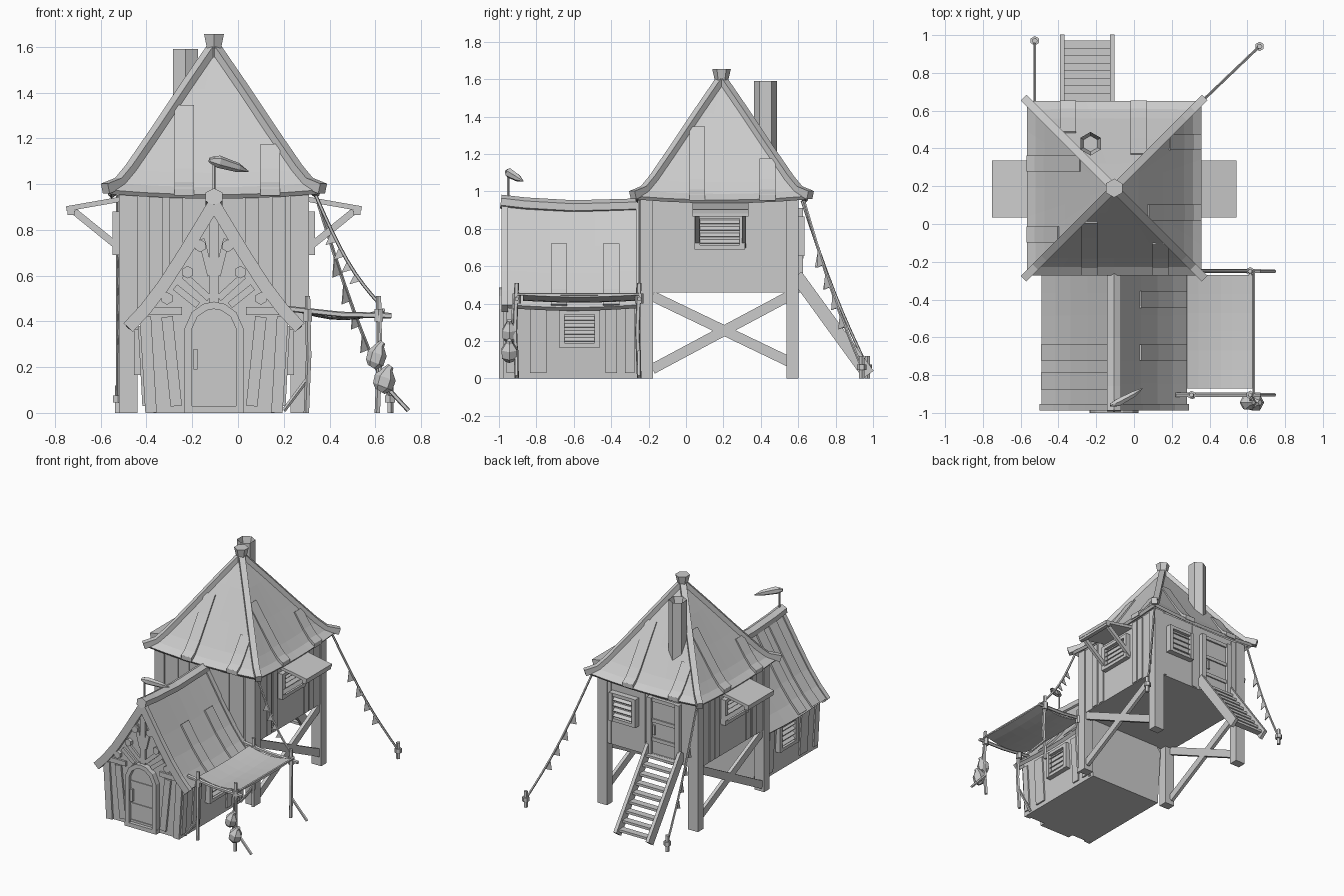
import bpy, bmesh, math
from mathutils import Vector as V

if "Cube" in bpy.data.objects:
    bpy.data.objects.remove(bpy.data.objects["Cube"])

mat = bpy.data.materials.new("pale_grey")
mat.use_nodes = True
GREY = (0.6, 0.6, 0.6, 1)
mat.diffuse_color = GREY
mat.node_tree.nodes["Principled BSDF"].inputs["Base Color"].default_value = GREY
UP, X, Y = V((0, 0, 1)), V((1, 0, 0)), V((0, 1, 0))
CX, CY = -0.105, 0.19            # tower axis; the hut shares CX


def finish(name, bm, thick=0):
    bmesh.ops.recalc_face_normals(bm, faces=bm.faces)
    me = bpy.data.meshes.new(name)
    bm.to_mesh(me)
    bm.free()
    me.materials.append(mat)
    ob = bpy.data.objects.new(name, me)
    bpy.context.collection.objects.link(ob)
    if thick:
        mod = ob.modifiers.new("thickness", 'SOLIDIFY')
        mod.thickness, mod.offset = thick, 0
    return ob


def sweep(name, pts, w, h=None, up=UP, n=4, taper=None):
    """Sweep an n-sided section along a path; w lies across 'up', h along it."""
    h = h or w
    pts = [V(p) for p in pts]
    bm, rings = bmesh.new(), []
    for i, p in enumerate(pts):
        t = (pts[min(i + 1, len(pts) - 1)] - pts[max(i - 1, 0)]).normalized()
        side = t.cross(up if abs(t.dot(up)) < 0.99 else Y).normalized()
        nor = side.cross(t)
        k = (taper[i] if taper else 1) * (math.sqrt(0.5) if n == 4 else 0.5)
        angs = [2 * math.pi * (j + 0.5) / n for j in range(n)]
        rings.append([bm.verts.new(p + side * (w * k * math.cos(a)) + nor * (h * k * math.sin(a)))
                      for a in angs])
    for a, b in zip(rings, rings[1:]):
        for j in range(n):
            bm.faces.new((a[j], a[(j + 1) % n], b[(j + 1) % n], b[j]))
    bm.faces.new(rings[0])
    bm.faces.new(rings[-1])
    return finish(name, bm)


def box(name, x0, x1, y0, y1, z0, z1):
    return sweep(name, [(x0, (y0 + y1) / 2, (z0 + z1) / 2), (x1, (y0 + y1) / 2, (z0 + z1) / 2)],
                 y1 - y0, z1 - z0)


def prism(name, outline, y0, y1):
    """Extrude an (x, z) outline along y."""
    bm = bmesh.new()
    f = bm.faces.new([bm.verts.new((x, y0, z)) for x, z in outline])
    r = bmesh.ops.extrude_face_region(bm, geom=[f])
    bmesh.ops.translate(bm, vec=(0, y1 - y0, 0),
                        verts=[v for v in r["geom"] if isinstance(v, bmesh.types.BMVert)])
    return finish(name, bm)


def sheet(name, f, nu, nv, thick):
    """Grid surface from f(u, v) with integer steps."""
    bm = bmesh.new()
    g = [[bm.verts.new(f(i, j)) for j in range(nv + 1)] for i in range(nu + 1)]
    for i in range(nu):
        for j in range(nv):
            bm.faces.new((g[i][j], g[i + 1][j], g[i + 1][j + 1], g[i][j + 1]))
    bmesh.ops.remove_doubles(bm, verts=bm.verts, dist=0.0005)
    return finish(name, bm, thick)


def window(name, c, r, n, w, h):
    """Slatted shutter window on a wall; r runs across it, n points out."""
    c = V(c)
    sweep(name + "_panel", [c - r * w / 2, c + r * w / 2], h, 0.02, n)
    for s in (-1, 1):
        a = c + r * (s * (w / 2 - 0.015)) + n * 0.015
        sweep(name + "_jamb", [a - UP * h / 2, a + UP * h / 2], 0.03, 0.045, n)
        a = c + UP * (s * (h / 2 - 0.012)) + n * 0.015
        sweep(name + "_rail", [a - r * w / 2, a + r * w / 2], 0.024, 0.04, n)
    for k in range(4):
        a = c + UP * (h - 0.06) * (k / 3 - 0.5) * 0.8 + n * 0.016
        sweep(name + "_slat", [a - r * (w / 2 - 0.03), a + r * (w / 2 - 0.03)], 0.032, 0.006,
              (n + UP * 1.2).normalized())


# Tower walls, corner posts and battens
box("tower_body", -0.51, 0.30, -0.23, 0.59, 0.46, 0.97)
for sx in (-1, 1):
    for sy in (-1, 1):
        x, y = CX + sx * 0.375, 0.18 + sy * 0.39
        sweep("tower_post", [(x, y, 0), (x, y, 0.97)], 0.08, 0.065, Y)
    wall = CX + sx * 0.405
    for y in (-0.07, 0.0, 0.37, 0.43):
        box("side_batten", wall - 0.007, wall + 0.007, y - 0.025, y + 0.025, 0.465, 0.96)
    # Cross braces under the tower
    x = CX + sx * 0.39
    for z0, z1 in ((0.05, 0.44), (0.44, 0.09)):
        sweep("cross_brace", [(x, -0.18, z0), (x, 0.55, z1)], 0.025, 0.055)
    # Side window with a plank awning on two struts
    window("tower_side_window", (wall, 0.18, 0.785), Y, X * sx, 0.27, 0.19)
    sweep("window_awning", [(CX + sx * 0.40, 0.185, 0.935), (CX + sx * 0.645, 0.185, 0.892)], 0.30, 0.022)
    sweep("awning_edge", [(CX + sx * 0.625, 0.035, 0.88), (CX + sx * 0.625, 0.335, 0.88)], 0.03)
    for y in (0.06, 0.31):
        sweep("awning_strut", [(CX + sx * 0.40, y, 0.71), (CX + sx * 0.61, y, 0.88)], 0.022, 0.03)
for x in (-0.36, -0.27, 0.06, 0.18):
    box("front_batten", x - 0.03, x + 0.03, -0.237, -0.22, 0.465, 0.96)
for x in (-0.42, -0.06, 0.22):
    box("back_batten", x - 0.02, x + 0.02, 0.58, 0.597, 0.465, 0.96)

# Tower hip roof with flared eaves, raised planks and hip beams
prof = [(0, 1.585), (0.12, 1.41), (0.25, 1.215), (0.36, 1.055), (0.41, 0.995), (0.455, 0.965)]
apex = V((CX, CY, 0))


def along(d):
    """Roof height at distance d from the axis."""
    for (a, za), (b, zb) in zip(prof, prof[1:]):
        if d <= b:
            return za + (zb - za) * (d - a) / (b - a)
    return prof[-1][1]


for out, side in ((X, Y), (-X, -Y), (Y, -X), (-Y, X)):
    def face(i, j):
        d, z = prof[i]
        u = j / 3 - 1
        return apex + out * d + side * (u * d) + UP * (z - 0.02 * (1 - u * u) * (d / 0.455) ** 2)
    sheet("tower_roof", face, 5, 6, 0.022)
    for off, w in ((-0.13, 0.085), (0.245, 0.085)):
        ds = [abs(off) + 0.04] + [d for d, z in prof if d > abs(off) + 0.06] + [0.462]
        sweep("roof_plank", [apex + out * d + side * off + UP * (along(d) + 0.002) for d in ds], w, 0.034)
    diag = out + side
    sweep("hip_beam", [apex + diag * d + UP * (z + 0.012) for d, z in prof[:-1]] +
          [apex + diag * 0.475 + UP * 0.98], 0.042, 0.045)
sweep("roof_finial", [apex + UP * z for z in (1.55, 1.59, 1.655)], 0.1, n=6, taper=(0.7, 0.7, 1))

# Chimney with an open top
ch = sweep("chimney", [(-0.23, 0.425, 1.15), (-0.23, 0.425, 1.59)], 0.125, n=6)
bm = bmesh.new()
bm.from_mesh(ch.data)
top = max(bm.faces, key=lambda f: f.calc_center_median().z)
bmesh.ops.inset_individual(bm, faces=[top], thickness=0.02)
bmesh.ops.translate(bm, verts=top.verts, vec=(0, 0, -0.08))
bm.to_mesh(ch.data)
bm.free()

# Hut walls and roof
half = [(0.30, 0), (0.325, 0.42), (0.25, 0.51), (0.13, 0.69), (0, 0.9)]
prism("hut_body", [(CX + x, z) for x, z in half] + [(CX - x, z) for x, z in half[-2::-1]], -0.96, -0.22)
hut = [(0, 0.925), (0.13, 0.71), (0.22, 0.57), (0.30, 0.465), (0.375, 0.385)]
for s in (-1, 1):
    sheet("hut_roof", lambda i, j: V((CX + s * hut[i][0], -0.965 + j * 0.72 / 6,
          hut[i][1] - 0.015 * math.sin(math.pi * j / 6))), 4, 6, 0.026)
    for y, w in ((-0.68, 0.085), (-0.40 if s > 0 else -0.83, 0.09)):
        sweep("hut_roof_plank", [(CX + s * x, y, z + 0.002) for x, z in hut[1 - (s < 0):]], w, 0.034)
    for y in (-0.97, -0.25):
        sweep("bargeboard", [(CX + s * x, y, z - 0.012) for x, z in hut], 0.035, 0.055)
    # Front framing
    for p, q, w in (((0.275, 0), (0.30, 0.42), 0.05), ((0.165, 0.03), (0.205, 0.42), 0.05),
                    ((0.14, 0.445), (0.31, 0.445), 0.035), ((0.02, 0.5), (0.13, 0.6), 0.03),
                    ((0.015, 0.60), (0.055, 0.76), 0.028), ((0.07, 0.47), (0.17, 0.55), 0.03)):
        sweep("gable_timber", [(CX + s * x, -0.963, z) for x, z in (p, q)], w, 0.024, Y)
    for x, z in ((0.06, 0.73), (0.115, 0.615), (0.205, 0.5)):
        sweep("timber_peg", [(CX + s * x, -0.955, z), (CX + s * x, -0.985, z)], 0.055, n=6)
    # Side panels, window and corner posts
    wall = CX + s * 0.312
    window("hut_side_window", (wall, -0.57, 0.265), Y, X * s, 0.22, 0.2)
    for y, w in ((-0.79, 0.09), (-0.935, 0.05), (-0.30, 0.05), (-0.40, 0.06)):
        sweep("hut_side_board", [(CX + s * 0.303, y, 0.03), (CX + s * 0.322, y, 0.38)], 0.02, w, Y)
sweep("king_post", [(CX, -0.963, 0.48), (CX, -0.963, 0.88)], 0.04, 0.024, Y)
sweep("hut_ridge", [(CX, -0.99, 0.945), (CX, -0.86, 0.93), (CX, -0.6, 0.915), (CX, -0.24, 0.925)],
      0.085, 0.075, n=6)

# Arched front door
arch = [(-0.112, 0), (-0.112, 0.37), (-0.085, 0.43), (-0.04, 0.462), (0, 0.47)]
arch += [(-x, z) for x, z in arch[-2::-1]]
prism("front_door", [(CX + x, z) for x, z in arch], -0.972, -0.95)
sweep("front_door_frame", [(CX + x, -0.975, z) for x, z in arch], 0.032, 0.05, Y)
for z in (0.04, 0.165, 0.33):
    box("front_door_bar", CX - 0.10, CX + 0.10, -0.978, -0.96, z - 0.008, z + 0.008)
sweep("front_door_handle", [(-0.185, -0.985, 0.19), (-0.185, -0.985, 0.28)], 0.018)
box("front_door_step", CX - 0.13, CX + 0.13, -1.0, -0.95, 0, 0.03)

# Back door, window and stairs
box("back_door", -0.35, -0.14, 0.58, 0.605, 0.46, 0.88)
for x in (-0.36, -0.13):
    box("back_door_jamb", x - 0.018, x + 0.018, 0.58, 0.625, 0.46, 0.91)
for z in (0.895, 0.74, 0.60, 0.48):
    box("back_door_bar", -0.35, -0.14, 0.59, 0.615, z - 0.013, z + 0.013)
sweep("back_door_handle", [(-0.17, 0.62, 0.64), (-0.17, 0.62, 0.71)], 0.015)
window("back_window", (0.085, 0.597, 0.76), -X, Y, 0.22, 0.21)
for x in (-0.38, -0.115):
    sweep("stair_stringer", [(x, 0.59, 0.55), (x, 0.975, 0.02)], 0.025, 0.07)
for k in range(9):
    t = (k + 0.5) / 9
    y, z = 0.61 + 0.36 * t, 0.51 - 0.49 * t
    box("stair_tread", -0.37, -0.125, y - 0.028, y + 0.022, z - 0.009, z + 0.009)

# Cloth shelter on poles
sheet("shelter_cloth", lambda i, j: V((0.28 + 0.06 * i, -0.87 + 0.1 * j,
      0.45 - 0.03 * math.sin(math.pi * i / 6) - 0.01 * math.sin(math.pi * j / 6))), 6, 6, 0.01)
for y in (-0.905, -0.25):
    sweep("shelter_rod", [(0.22, y, 0.455), (0.45, y, 0.43), (0.67, y, 0.425)], 0.026, n=5)
    for x, foot in ((0.615, 0.745), (0.305, 0.20)):
        sweep("shelter_post", [(x, y, 0.51), (x + 0.005, y - 0.01, 0.25), (x - 0.005, y, 0)], 0.026, n=5)
        sweep("shelter_stake", [(x, y, 0.15), (foot, y, 0.01)], 0.02, n=5)
        sweep("pole_lashing", [(x, y, 0.40), (x, y, 0.455)], 0.045, n=6)
sweep("shelter_side_rod", [(0.635, -0.9, 0.45), (0.635, -0.25, 0.45)], 0.016, n=5)
for x, z, r in ((0.585, 0.25, 0.085), (0.62, 0.145, 0.095)):
    sweep("hanging_gourd", [(x + 0.012 * k, -0.945, z + dz) for k, dz in
          enumerate((-0.05, -0.03, 0.01, 0.045, 0.06))], r, n=6, taper=(0.5, 0.95, 1, 0.45, 0.3))
sweep("gourd_cord", [(0.615, -0.92, 0.44), (0.62, -0.945, 0.17)], 0.01)

# Ridge vane
sweep("vane_pole", [(CX, -0.95, 0.94), (CX, -0.95, 1.12)], 0.014, n=5)
sweep("vane_leaf", [(-0.125, -0.96, 1.105), (-0.085, -0.945, 1.098), (0.0, -0.9, 1.072), (0.045, -0.87, 1.055)],
      0.045, 0.055, n=6, taper=(0.4, 1, 0.75, 0.1))

# Pennant ropes and ground stakes
for a, b in (((0.34, 0.63, 0.95), (0.665, 0.94, 0.06)), ((-0.525, 0.62, 0.95), (-0.525, 0.97, 0.06)),
             ((0.34, -0.25, 0.95), (0.615, -0.25, 0.48))):
    a, b = V(a), V(b)
    pts = [a.lerp(b, t / 8) - UP * (0.05 * math.sin(math.pi * t / 8)) for t in range(9)]
    sweep("pennant_rope", pts, 0.016, n=5)
    bm = bmesh.new()
    for k in (2, 3, 4, 5):
        p, q = pts[k], pts[k].lerp(pts[k + 1], 0.7)
        flat = V((b.x - a.x, b.y - a.y, 0)).normalized()
        bm.faces.new([bm.verts.new(v) for v in (p, q, q - flat * 0.05 - UP * 0.015)])
    finish("pennants", bm, 0.005)
    if b.z < 0.1:
        sweep("ground_stake", [b - UP * 0.06, b + UP * 0.06], 0.03, n=5)
        sweep("stake_knot", [b - UP * 0.015, b + UP * 0.015], 0.05, n=6)
